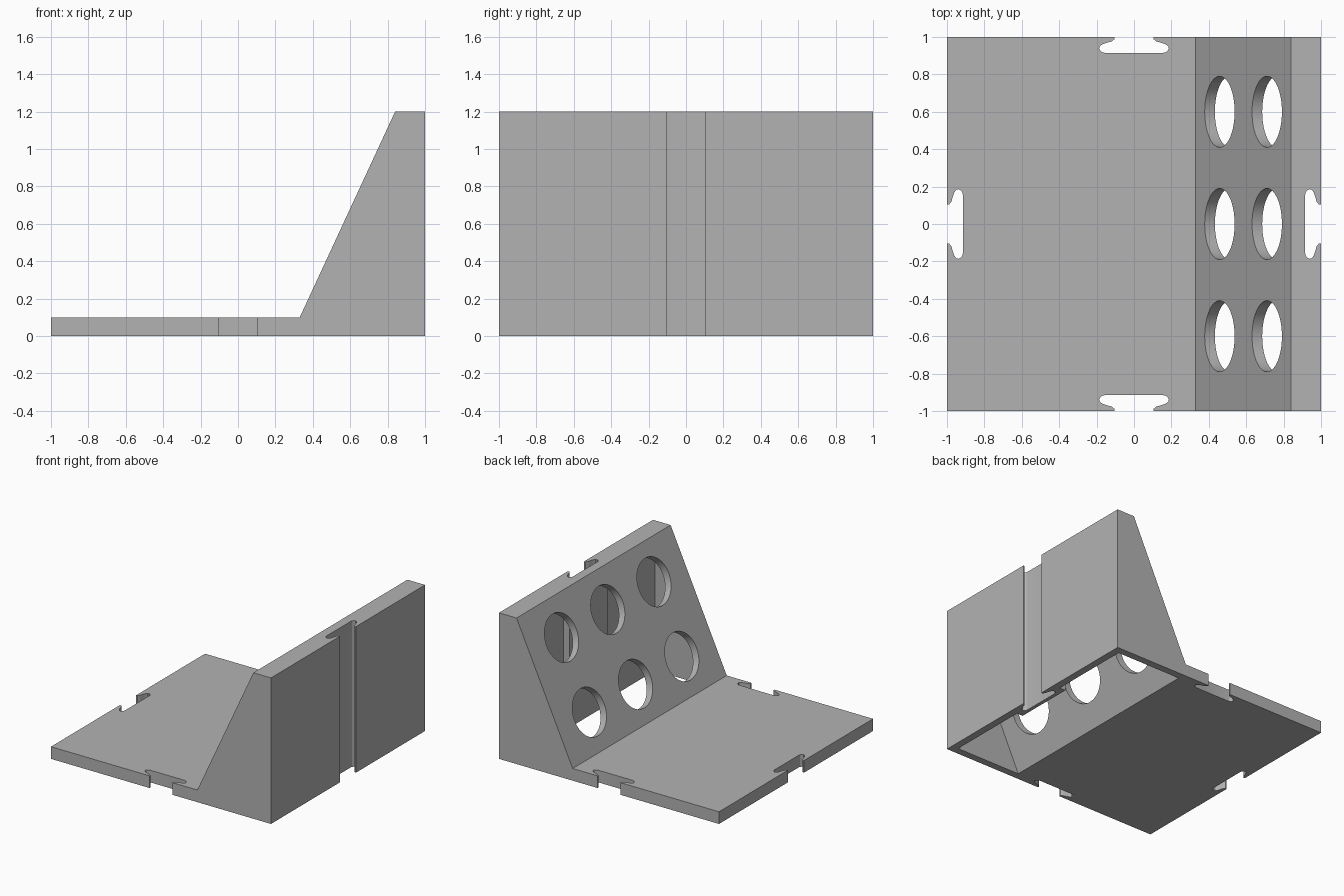
import bpy
import math
from mathutils import Vector, Matrix

cube = bpy.data.objects.get("Cube")
if cube:
    bpy.data.objects.remove(cube, do_unlink=True)

WALL = 0.06
BASE_H, TOP_H = 0.1, 1.2
SLOPE_BOTTOM, SLOPE_TOP = 0.33, 0.84

grey = bpy.data.materials.new("plain_grey")
grey.use_nodes = True
GREY = (0.45, 0.45, 0.45, 1)
grey.diffuse_color = GREY
grey.node_tree.nodes["Principled BSDF"].inputs["Base Color"].default_value = GREY


def prism(name, outline, depth, matrix):
    """Extrude a 2D outline from 0 to depth along its local z."""
    n = len(outline)
    verts = [(x, y, z) for z in (0, depth) for x, y in outline]
    faces = [tuple(reversed(range(n))), tuple(range(n, 2 * n))]
    faces += [(i, (i + 1) % n, n + (i + 1) % n, n + i) for i in range(n)]
    mesh = bpy.data.meshes.new(name)
    mesh.from_pydata(verts, [], faces)
    mesh.transform(matrix)
    mesh.materials.append(grey)
    obj = bpy.data.objects.new(name, mesh)
    bpy.context.collection.objects.link(obj)
    return obj


def side_profile(name, outline, half_width):
    """Prism from an x-z outline, spanning y symmetrically."""
    turn = Matrix.Translation((0, half_width, 0)) @ Matrix.Rotation(math.pi / 2, 4, "X")
    return prism(name, outline, 2 * half_width, turn)


def cut(target, cutter):
    mod = target.modifiers.new("cut", "BOOLEAN")
    mod.operation = "DIFFERENCE"
    mod.solver = "EXACT"
    mod.object = cutter
    bpy.context.view_layer.objects.active = target
    bpy.ops.object.modifier_apply(modifier=mod.name)
    bpy.data.objects.remove(cutter, do_unlink=True)


# Base plate and wedge as one solid
body = side_profile("wedge_tile", [
    (-1, 0), (1, 0), (1, TOP_H), (SLOPE_TOP, TOP_H),
    (SLOPE_BOTTOM, BASE_H), (-1, BASE_H)], 1)

# Hollow inside the wedge, open below, leaving a rib behind the tall slot
along = Vector((SLOPE_TOP - SLOPE_BOTTOM, 0, TOP_H - BASE_H)).normalized()
normal = Vector((-along.z, 0, along.x))


def inner_x(z):
    return SLOPE_BOTTOM + (z - BASE_H) * along.x / along.z + WALL / along.z


low, high = -0.1, TOP_H - WALL
hollow = side_profile("hollow", [
    (inner_x(low), low), (1 - WALL, low), (1 - WALL, high), (inner_x(high), high)], 1 - WALL)
rib = side_profile("rib", [(0.885, -0.3), (1.1, -0.3), (1.1, 1.4), (0.885, 1.4)], 0.25)
cut(hollow, rib)
cut(body, hollow)

# Flared connector slot in the middle of each edge
half = [(0.105, -0.05), (0.105, 0.012), (0.118, 0.023), (0.145, 0.031),
        (0.17, 0.04), (0.183, 0.05), (0.186, 0.06), (0.181, 0.073), (0.168, 0.083), (0.155, 0.085)]
slot = half + [(-x, y) for x, y in reversed(half)]
for quarter in range(4):
    place = (Matrix.Rotation(quarter * math.pi / 2, 4, "Z")
             @ Matrix.Translation((0, -1, -0.1)))
    cut(body, prism("slot", slot, TOP_H + 0.2, place))

# Two rows of round holes through the sloped wall
SIDES = 64
circle = [(0.19 * math.cos(2 * math.pi * i / SIDES), 0.19 * math.sin(2 * math.pi * i / SIDES))
          for i in range(SIDES)]
for x in (0.458, 0.711):
    z = BASE_H + (x - SLOPE_BOTTOM) * along.z / along.x
    for y in (-0.6, 0, 0.6):
        start = Vector((x, y, z)) - normal * 0.085
        aim = normal.to_track_quat("Z", "Y").to_matrix().to_4x4()
        cut(body, prism("hole", circle, 0.16, Matrix.Translation(start) @ aim))

# Smooth the round walls while keeping the edges crisp
bpy.ops.object.select_all(action="DESELECT")
body.select_set(True)
bpy.context.view_layer.objects.active = body
bpy.ops.object.shade_smooth_by_angle(angle=math.radians(25))
